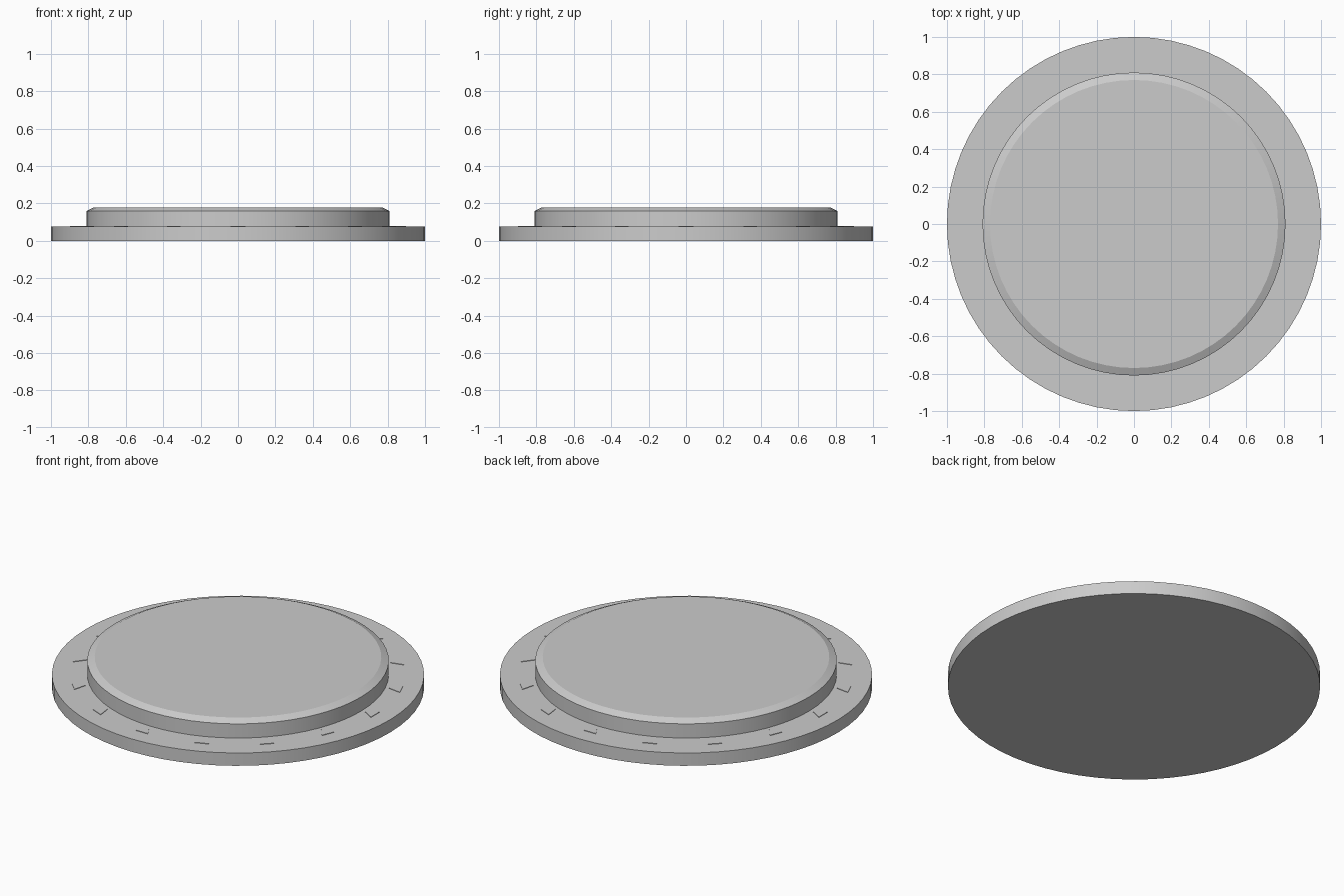
import bpy, bmesh, math

if "Cube" in bpy.data.objects:
    bpy.data.objects.remove(bpy.data.objects["Cube"])

SIDES = 64
MARKS = 16


def finish(bm, name):
    bmesh.ops.recalc_face_normals(bm, faces=bm.faces)
    mesh = bpy.data.meshes.new(name)
    bm.to_mesh(mesh)
    bm.free()
    obj = bpy.data.objects.new(name, mesh)
    bpy.context.collection.objects.link(obj)
    return obj


def turned_disc(name, profile):
    """Stack rings of (radius, z) and cap both ends."""
    bm = bmesh.new()
    rings = []
    for r, z in profile:
        rings.append([bm.verts.new((r * math.cos(a), r * math.sin(a), z))
                      for a in (math.tau * i / SIDES for i in range(SIDES))])
    for lo, hi in zip(rings, rings[1:]):
        for i in range(SIDES):
            j = (i + 1) % SIDES
            bm.faces.new((lo[i], lo[j], hi[j], hi[i]))
    bm.faces.new(rings[0][::-1])
    bm.faces.new(rings[-1])
    obj = finish(bm, name)
    bpy.ops.object.select_all(action='DESELECT')
    obj.select_set(True)
    bpy.context.view_layer.objects.active = obj
    bpy.ops.object.shade_smooth_by_angle(angle=math.radians(20))
    return obj


def triangle_mark(name, angle, dist=0.877, size=0.045, z0=0.07, z1=0.079):
    """Small raised triangle on the rim, pointing at the centre."""
    bm = bmesh.new()
    cx, cy = dist * math.cos(angle), dist * math.sin(angle)
    base = []
    for k in range(3):
        a = angle + math.pi + math.tau * k / 3
        base.append(bm.verts.new((cx + size * math.cos(a), cy + size * math.sin(a), z0)))
    face = bm.faces.new(base)
    ext = bmesh.ops.extrude_face_region(bm, geom=[face], use_keep_orig=True)
    top = [v for v in ext["geom"] if isinstance(v, bmesh.types.BMVert)]
    bmesh.ops.translate(bm, verts=top, vec=(0, 0, z1 - z0))
    return finish(bm, name)


# Wide base plate
turned_disc("base_plate", [(1.0, 0.0), (1.0, 0.076)])

# Raised platform with chamfered rim
turned_disc("raised_platform", [(0.81, 0.07), (0.81, 0.16), (0.77, 0.179)])

# Ring of triangle marks
for i in range(MARKS):
    triangle_mark(f"rim_mark_{i + 1:02d}", math.tau * i / MARKS)
